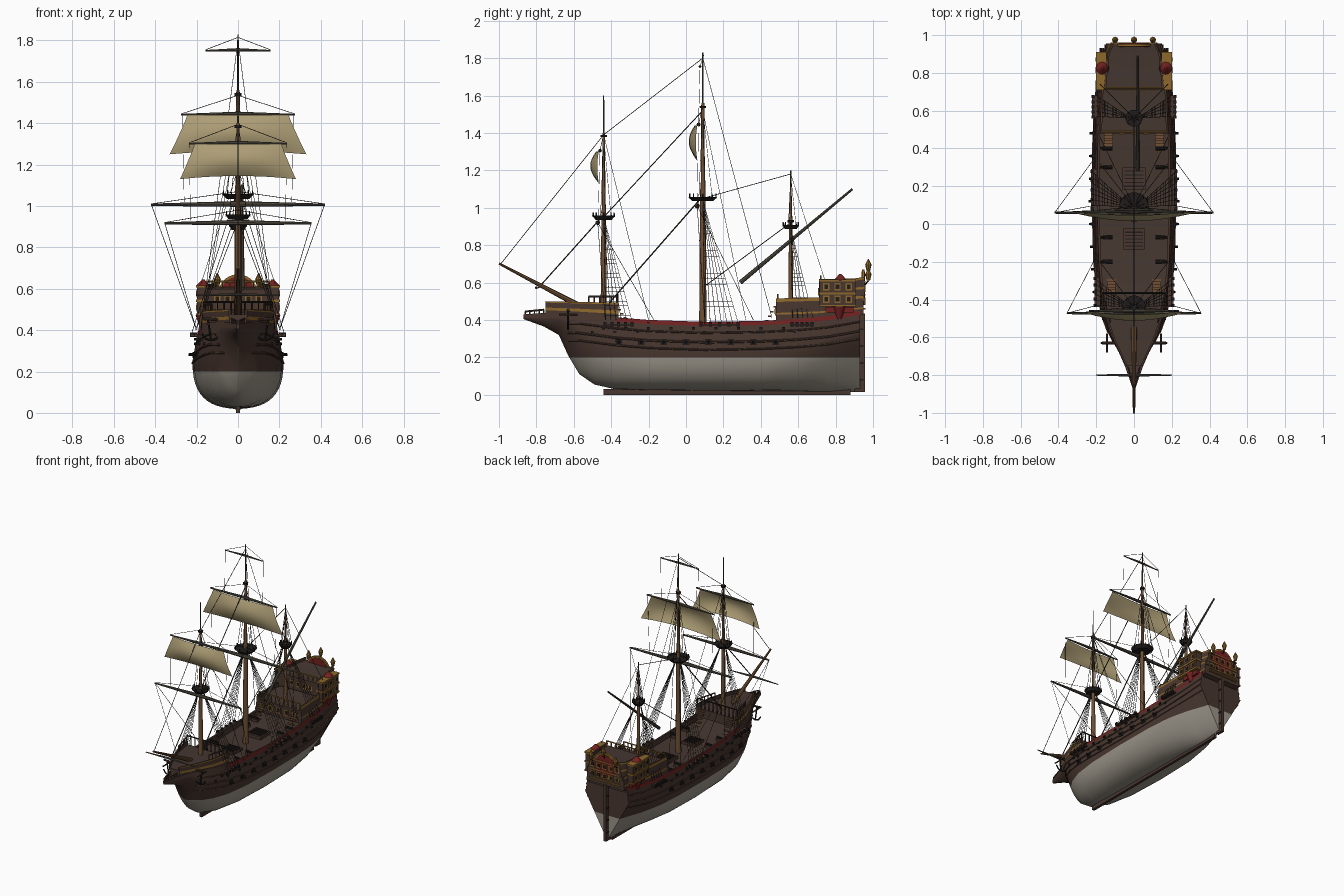
import bpy, bmesh, math
from mathutils import Vector, Matrix

cube = bpy.data.objects.get("Cube")
if cube:
    bpy.data.objects.remove(cube)

COLOURS = dict(hull_brown=(.065, .037, .028), deck_brown=(.06, .038, .03), pale_bottom=(.33, .3, .25),
               ochre=(.27, .14, .025), dark_red=(.17, .015, .015), mast_wood=(.16, .08, .035),
               yard_olive=(.085, .075, .055), sail_canvas=(.42, .34, .18), black_iron=(.014, .012, .011),
               rope=(.03, .026, .023))
NAMES = list(COLOURS)
BROWN, DECK, PALE, OCHRE, RED, WOOD, YARD, SAIL, IRON, ROPE = range(len(NAMES))
MATS = []
for label, rgb in COLOURS.items():
    m = bpy.data.materials.new(label)
    m.use_nodes = True
    m.diffuse_color = (*rgb, 1)
    shader = m.node_tree.nodes["Principled BSDF"]
    shader.inputs["Base Color"].default_value = (*rgb, 1)
    shader.inputs["Roughness"].default_value = .8
    MATS.append(m)


def finish(bm, name, smooth=True):
    mesh = bpy.data.meshes.new(name)
    bm.to_mesh(mesh)
    bm.free()
    for m in MATS:
        mesh.materials.append(m)
    ob = bpy.data.objects.new(name, mesh)
    bpy.context.collection.objects.link(ob)
    if smooth:
        bpy.ops.object.select_all(action='DESELECT')
        ob.select_set(True)
        bpy.context.view_layer.objects.active = ob
        bpy.ops.object.shade_smooth_by_angle(angle=math.radians(35))
    return ob


def paint(verts, mat):
    for f in {f for v in verts for f in v.link_faces}:
        f.material_index = mat


def tube(bm, a, b, r1, r2, mat, n=8):
    a, b = Vector(a), Vector(b)
    turn = (b - a).to_track_quat('Z', 'Y').to_matrix().to_4x4()
    paint(bmesh.ops.create_cone(bm, cap_ends=True, segments=n, radius1=r1, radius2=r2, depth=(b - a).length,
                                matrix=Matrix.Translation((a + b) / 2) @ turn)["verts"], mat)


def box(bm, c, s, mat):
    paint(bmesh.ops.create_cube(bm, size=1, matrix=Matrix.Translation(c) @ Matrix.Diagonal((*s, 1)))["verts"], mat)


def loft(bm, sections, row_mats):
    # Half sections run from lower centre to upper centre and are mirrored into rings
    n, rings = len(sections[0]), []
    for s in sections:
        rings.append([bm.verts.new(p) for p in s + [(-x, y, z) for x, y, z in s[-2:0:-1]]])
    size = 2 * n - 2
    for r, q in zip(rings, rings[1:]):
        for j in range(size):
            k = (j + 1) % size
            bm.faces.new((r[j], r[k], q[k], q[j])).material_index = row_mats[min(j, size - 1 - j)]
    for end in (rings[0], rings[-1]):
        bm.faces.new(end).material_index = BROWN
    bmesh.ops.recalc_face_normals(bm, faces=bm.faces)


# Hull stations: y, half width, keel height, height of widest point, rail height, roundness
STATIONS = [(-.87, .008, .405, .415, .43, 2), (-.76, .045, .365, .41, .437, 1.6), (-.68, .08, .32, .41, .44, 1.4),
            (-.63, .108, .21, .39, .44, 1.3), (-.57, .14, .11, .35, .44, 1.6), (-.49, .168, .055, .32, .43, 1.9),
            (-.38, .193, .03, .28, .415, 2.2), (-.2, .212, .025, .25, .4, 2.5), (.1, .22, .022, .25, .39, 2.6),
            (.4, .218, .02, .25, .395, 2.4), (.6, .21, .018, .27, .405, 1.9), (.76, .198, .015, .3, .42, 1.4),
            (.93, .178, .015, .33, .45, 1)]


def station(y):
    for a, b in zip(STATIONS, STATIONS[1:]):
        if y <= b[0]:
            t = (y - a[0]) / (b[0] - a[0])
            return [p + (q - p) * t for p, q in zip(a, b)]
    return STATIONS[-1]


def hull_x(y, z):
    _, w, keel, wide, _, p = station(y)
    if z >= wide:
        return w * (1 - .8 * (z - wide))
    return w * max(0, 1 - (max(0, wide - z) / (wide - keel)) ** p) ** (1 / p)


sections = []
for y, w, keel, wide, top, p in STATIONS:
    s = []
    for i in range(13):
        a = i / 12 * math.pi / 2
        s.append((w * math.sin(a) ** (2 / p), y, wide - (wide - keel) * max(0, math.cos(a)) ** (2 / p)))
    for z in ((wide + top) / 2, top - min(.022, (top - wide) * .4), top):
        s.append((hull_x(y, z), y, z))
    x = hull_x(y, top)
    inner = max(x * .4, x - .012)
    s += [(inner, y, top), (inner, y, top - .04 * min(1, w * 8)), (0, y, top - .04 * min(1, w * 8))]
    s[0] = (0, y, keel)
    sections.append(s)
bm = bmesh.new()
loft(bm, sections, [BROWN] * 14 + [RED] + [BROWN] * 2 + [DECK])
bmesh.ops.bisect_plane(bm, geom=bm.verts[:] + bm.edges[:] + bm.faces[:], plane_co=(0, 0, .2), plane_no=(0, 0, 1))
for f in bm.faces:
    c = f.calc_center_median()
    if c.z < .2:
        f.material_index = PALE
    elif f.material_index == RED and c.y < -.38:
        f.material_index = BROWN
finish(bm, "hull")

# Keel and rudder
bm = bmesh.new()
box(bm, (0, .22, .015), (.02, 1.32, .03), BROWN)
box(bm, (0, .928, .225), (.022, .056, .42), BROWN)
for z in (.08, .17, .26, .35):
    box(bm, (0, .92, z), (.028, .06, .01), IRON)
finish(bm, "keel_and_rudder", False)


def castle(name, rows, fracs, mats, well):
    # Raised deck with banded sides and a rail around a sunken floor
    bm, secs = bmesh.new(), []
    for y, wb, wt, lo, hi in rows:
        s = [(0, y, lo)] + [(wb + (wt - wb) * f, y, lo + (hi - lo) * f) for f in fracs]
        secs.append(s + [(wt - .01, y, hi), (wt - .01, y, hi - well), (0, y, hi - well)])
    loft(bm, secs, [BROWN] + mats + [BROWN, BROWN, DECK])
    finish(bm, name)


castle("forecastle", [(-.75, .04, .045, .425, .5), (-.62, .105, .105, .42, .497), (-.5, .15, .148, .41, .495),
                      (-.36, .178, .17, .4, .492)], (0, .35, .55, .9, 1), [BROWN, OCHRE, BROWN, OCHRE], .025)
castle("quarterdeck", [(.48, .192, .18, .39, .515), (.71, .182, .172, .4, .52), (.95, .155, .15, .43, .53)],
       (0, .3, .38, .85, 1), [BROWN, OCHRE, BROWN, OCHRE], .03)
castle("poop", [(.71, .172, .16, .5, .618), (.9, .155, .14, .5, .622), (.955, .148, .115, .5, .63)],
       (0, .1, .5, .6, .9, 1), [OCHRE, BROWN, OCHRE, BROWN, OCHRE], .02)


def window(bm, c, along_x, w=.034, h=.04):
    # Ochre frame with a dark pane standing slightly proud
    for grow, thick, mat in ((1, .006, OCHRE), (.62, .009, IRON)):
        size = (w * grow, thick, h * grow) if along_x else (thick, w * grow, h * grow)
        box(bm, c, size, mat)


# Side galleries with red roofs and brackets
bm = bmesh.new()
for s in (-1, 1):
    box(bm, (s * .172, .81, .542), (.05, .19, .135), BROWN)
    for z in (.476, .542, .61):
        box(bm, (s * .174, .81, z), (.056, .2, .01), OCHRE)
    for y in (.75, .81, .87):
        for z in (.51, .577):
            window(bm, (s * .198, y, z), False)
    tube(bm, (s * .17, .82, .405), (s * .17, .82, .472), .012, .035, RED, 12)
    box(bm, (s * .165, .82, .455), (.035, .15, .03), RED)
    tube(bm, (s * .168, .825, .612), (s * .168, .825, .645), .036, .006, RED, 12)
finish(bm, "side_galleries")

# Stern windows, arched crest and lanterns
bm = bmesh.new()
for x in (-.1, -.05, 0, .05, .1):
    for z in (.5, .57):
        window(bm, (x, .956, z), True)
    window(bm, (x * 1.3, .478, .445), True, .03, .045)
    window(bm, (x, .709, .55), True, .03, .04)
tube(bm, (0, .94, .575), (0, .954, .575), .095, .095, OCHRE, 28)
tube(bm, (0, .938, .575), (0, .957, .575), .083, .083, RED, 28)
for z in (.46, .535, .605):
    box(bm, (0, .955, z), (.25, .012, .008), OCHRE)
for x, z in ((-.1, .61), (0, .66), (.1, .61)):
    tube(bm, (x, .95, z - .03), (x, .975, z), .004, .004, IRON)
    tube(bm, (x, .975, z), (x, .975, z + .035), .009, .017, OCHRE)
    tube(bm, (x, .975, z + .035), (x, .975, z + .065), .017, .003, OCHRE)
finish(bm, "stern_ornament")

# Wales along the side, guns, ports and channels
bm = bmesh.new()
for s in (-1, 1):
    for drop, thick in ((.06, .005), (.11, .006), (.15, .005)):
        path = []
        for st in STATIONS[3:]:
            path.append((s * hull_x(st[0], st[4] - drop), st[0], st[4] - drop))
        for a, b in zip(path, path[1:]):
            tube(bm, a, b, thick, thick, BROWN, 6)
    for i in range(19):
        y = -.5 + i * .06
        x = hull_x(y, .335)
        box(bm, (s * x, y, .335 + .02 * (i % 2)), (.014, .016, .012), IRON)
    for y in (-.36, -.24, -.12, 0, .12, .24, .36, .48):
        x = hull_x(y, .28)
        box(bm, (s * x, y, .28), (.012, .035, .03), IRON)
        tube(bm, (s * x, y, .282), (s * (x + .025), y, .282), .008, .006, IRON)
    for y, length in ((-.36, .16), (.18, .22), (.62, .12)):
        box(bm, (s * (hull_x(y, .375) + .012), y, .375), (.035, length, .008), BROWN)
        for i in range(5):
            yy = y + (i / 4 - .5) * length * .9
            box(bm, (s * (hull_x(y, .375) + .026), yy, .377), (.016, .016, .022), IRON)
finish(bm, "hull_fittings")


def rail(bm, a, b, n, h, mat):
    a, b, up = Vector(a), Vector(b), Vector((0, 0, h))
    for i in range(n + 1):
        p = a.lerp(b, i / n)
        tube(bm, p, p + up, .004, .004, mat, 6)
    tube(bm, a + up, b + up, .005, .005, mat, 6)


# Deck furniture: hatches, guns on carriages, steps and rails
bm = bmesh.new()
for y, w in ((-.08, .11), (.24, .12)):
    box(bm, (0, y, .362), (w, w, .022), BROWN)
    for i in range(5):
        box(bm, (0, y + (i - 2) * w / 6, .375), (w * .85, .006, .006), IRON)
for s in (-1, 1):
    for y in (-.2, -.07, .3, .4):
        box(bm, (s * .14, y, .368), (.05, .025, .02), BROWN)
        tube(bm, (s * .115, y, .384), (s * .19, y, .384), .009, .006, IRON)
    for i in range(5):
        box(bm, (s * .135, .475 - i * .014, .47 - i * .025), (.05, .016, .008), WOOD)
        box(bm, (s * .12, -.355 + i * .014, .455 - i * .022), (.045, .016, .008), WOOD)
    rail(bm, (s * .165, -.37, .49), (s * .125, -.52, .49), 5, .035, BROWN)
    rail(bm, (s * .03, -.76, .435), (s * .006, -.86, .425), 4, .02, BROWN)
rail(bm, (-.165, -.365, .465), (.165, -.365, .465), 10, .07, IRON)
rail(bm, (-.17, .49, .485), (.17, .49, .485), 10, .05, OCHRE)
rail(bm, (-.15, .72, .6), (.15, .72, .6), 8, .035, OCHRE)
finish(bm, "deck_furniture")

# Anchors hung beside the bow
bm = bmesh.new()
for s in (-1, 1):
    tube(bm, (s * .09, -.63, .45), (s * .17, -.63, .455), .008, .007, BROWN)
    tube(bm, (s * .145, -.63, .45), (s * .13, -.63, .35), .005, .005, IRON)
    tube(bm, (s * .143, -.68, .43), (s * .143, -.58, .43), .005, .005, BROWN)
    arc = [(s * (.13 + .045 * math.sin(t)), -.63, .395 - .045 * math.cos(t)) for t in (-1.3, -.65, 0, .65, 1.3)]
    for a, b in zip(arc, arc[1:]):
        tube(bm, a, b, .005, .005, IRON, 6)
finish(bm, "anchors")


# Masts: each stage is (bottom, top, radius), then the platform and crosstree
def mast(name, y, stages, top_z, top_r, cap_z):
    bm = bmesh.new()
    for (lo, hi, r), mat in zip(stages, (WOOD, WOOD, YARD)):
        tube(bm, (0, y, lo), (0, y, hi), r, r * .7, mat, 12)
    tube(bm, (0, y, top_z - .015), (0, y, top_z + .008), top_r * .7, top_r, IRON, 20)
    for i in range(8):
        a = i * math.pi / 4
        x, dy = top_r * .9 * math.cos(a), top_r * .9 * math.sin(a)
        tube(bm, (x, y + dy, top_z), (x, y + dy, top_z + .025), .004, .003, IRON, 6)
    tube(bm, (0, y, cap_z - .008), (0, y, cap_z + .005), .016, .018, IRON, 12)
    finish(bm, name)


mast("fore_mast", -.44, [(.4, .99, .017), (.92, 1.4, .01), (1.36, 1.6, .004)], .95, .062, 1.385)
mast("main_mast", .09, [(.34, 1.1, .02), (1.0, 1.56, .012), (1.5, 1.83, .005)], 1.05, .078, 1.54)
mast("mizzen_mast", .56, [(.48, .95, .013), (.88, 1.12, .007), (1.08, 1.2, .004)], .9, .045, .93)

# Bowsprit and yards: y, height, half length, thickness
YARDS = dict(main_yard=(.06, 1.01, .42, .014), main_topsail_yard=(.067, 1.445, .275, .011),
             topgallant_yard=(.075, 1.755, .157, .008), fore_yard=(-.472, .92, .355, .013),
             fore_topsail_yard=(-.46, 1.305, .237, .01), sprit_yard=(-.8, .572, .2, .008))
for name, (y, z, half, r) in YARDS.items():
    bm = bmesh.new()
    for s in (-1, 1):
        tube(bm, (0, y, z), (s * half, y, z - .004), r, r * .4, YARD)
    finish(bm, name)
for name, a, b, r1, r2, mat in (("bowsprit", (0, -.55, .465), (0, -1, .702), .016, .006, WOOD),
                                ("lateen_yard", (.02, .29, .6), (.02, .89, 1.1), .012, .006, YARD)):
    bm = bmesh.new()
    tube(bm, a, b, r1, r2, mat)
    finish(bm, name)


# Billowing topsails
def sail(name, y, z_top, z_low, w_top, w_low):
    bm, n = bmesh.new(), 12
    grid = []
    for i in range(n + 1):
        v = i / n
        w = w_top + (w_low - w_top) * v ** 1.1
        row = []
        for j in range(n + 1):
            u = 2 * j / n - 1
            belly = .05 * math.sin(math.pi * (.12 + .78 * v)) * (1 - .75 * u * u)
            row.append(bm.verts.new((u * w, y - belly, z_top + (z_low + .015 * (1 - u * u) - z_top) * v)))
        grid.append(row)
    for a, b in zip(grid, grid[1:]):
        for j in range(n):
            bm.faces.new((a[j], a[j + 1], b[j + 1], b[j])).material_index = SAIL
    finish(bm, name)


sail("main_topsail", .065, 1.44, 1.25, .245, .33)
sail("fore_topsail", -.462, 1.3, 1.13, .21, .28)

# Stays between masts
bm = bmesh.new()
for y1, z1, y2, z2, r in ((-.99, .7, -.44, 1.39, .002), (-.44, 1.39, .09, 1.8, .002), (-.79, .57, -.45, .95, .0035),
                          (-.44, .95, .09, 1.52, .003), (-.42, .48, .08, 1.05, .004), (.1, .58, .56, .92, .0025),
                          (.09, 1.05, .56, 1.18, .002)):
    tube(bm, (0, y1, z1), (0, y2, z2), r, r, ROPE, 5)

# Shrouds with ratlines: mast y, top height, first foot y, last foot y, foot height, foot x, rope count
THIN = .0015
for y, top, f1, f2, foot, x, n in ((-.44, .95, -.43, -.29, .4, .205, 6), (.09, 1.04, .1, .28, .38, .225, 7),
                                   (.56, .89, .57, .68, .41, .2, 5)):
    for s in (-1, 1):
        feet = [Vector((s * x, f1 + (f2 - f1) * i / (n - 1), foot)) for i in range(n)]
        head = Vector((s * .015, y, top))
        for f in feet:
            tube(bm, f, head, THIN, THIN, ROPE, 4)
        for i in range(1, 20):
            tube(bm, feet[0].lerp(head, i / 22), feet[-1].lerp(head, i / 22), .001, .001, ROPE, 3)

# Topmast shrouds, backstays, yard lifts and braces
for s in (-1, 1):
    for y, lo, hi, r in ((-.44, .96, 1.38, .055), (.09, 1.06, 1.53, .07), (.56, .91, 1.17, .04)):
        for dy in (-.3, .2, .7):
            tube(bm, (s * r * .75, y + r * dy, lo), (0, y, hi), THIN, THIN, ROPE, 4)
    for y, z, foot_y, foot_z in ((.09, 1.8, .46, .41), (.09, 1.52, .32, .4), (-.44, 1.39, -.2, .4),
                                 (.56, 1.18, .74, .62)):
        tube(bm, (0, y, z), (s * .18, foot_y, foot_z), THIN, THIN, ROPE, 4)
    for name, (y, z, half, r) in YARDS.items():
        rise = .09 if "topsail" in name else .06
        if name != "sprit_yard":
            tube(bm, (s * half, y, z), (0, y + .02, z + rise), THIN, THIN, ROPE, 4)
        if name in ("main_yard", "fore_yard"):
            for dy in (.04, .3):
                tube(bm, (s * half, y, z), (s * .2, y + dy, .4), THIN, THIN, ROPE, 4)
    tube(bm, (s * .157, .075, 1.755), (s * .157, .067, 1.45), .001, .001, ROPE, 4)
    tube(bm, (s * .27, .067, 1.44), (s * .26, .06, 1.02), .001, .001, ROPE, 4)
    tube(bm, (s * .235, -.46, 1.3), (s * .23, -.47, .93), .001, .001, ROPE, 4)
finish(bm, "rigging", False)
